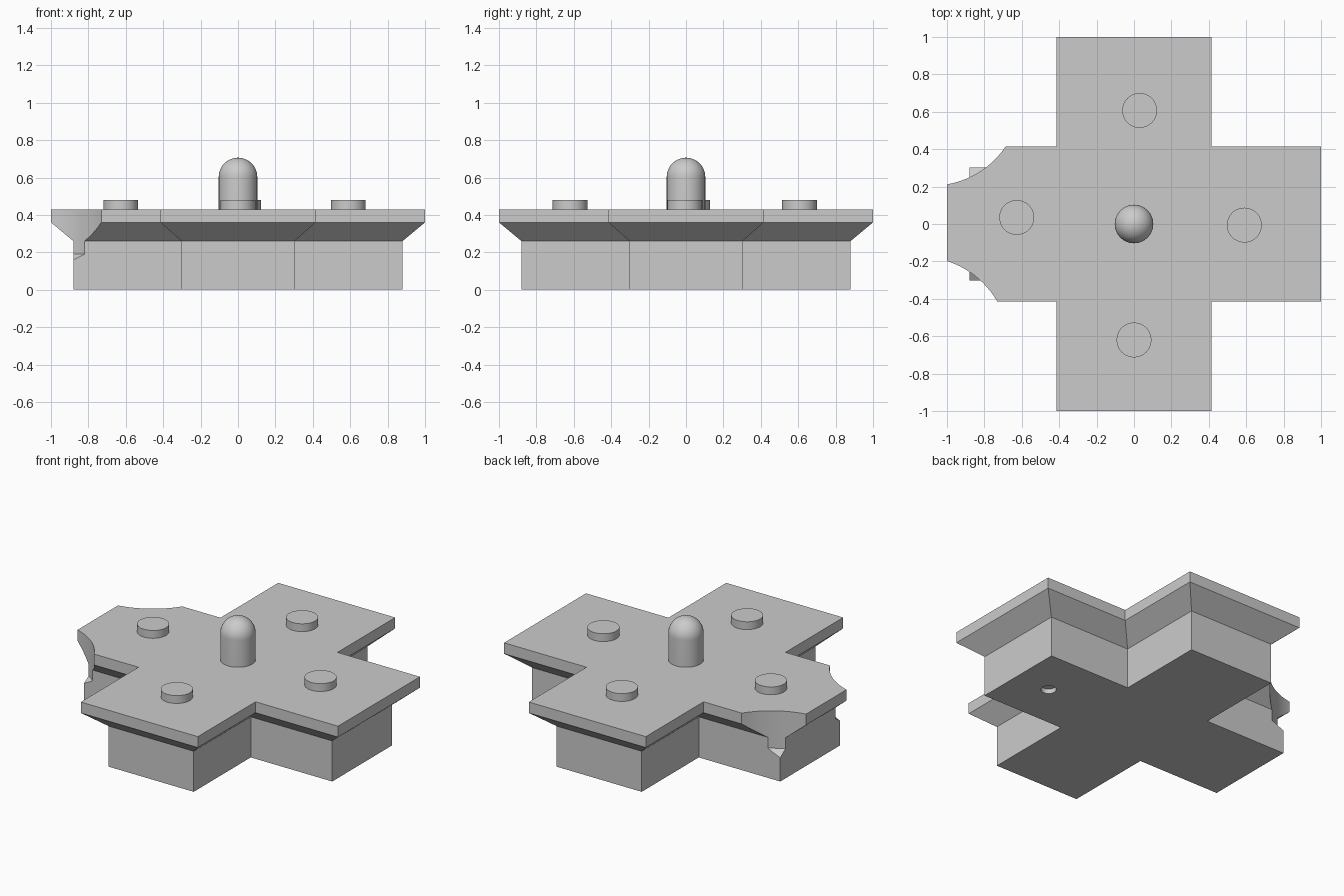
import bpy
import bmesh
from math import cos, sin, pi, radians

cube = bpy.data.objects.get("Cube")
if cube:
    bpy.data.objects.remove(cube, do_unlink=True)

grey = bpy.data.materials.new("plain grey")
grey.use_nodes = True
grey.diffuse_color = (0.6, 0.6, 0.6, 1)
grey.node_tree.nodes["Principled BSDF"].inputs["Base Color"].default_value = (0.6, 0.6, 0.6, 1)


def cross(width, reach):
    """Plus-shaped outline, counter-clockwise, from one arm turned four times."""
    pts = []
    x, y = [(reach, -width), (reach, width), (width, width)], None
    for turn in range(4):
        c, s = round(cos(turn * pi / 2)), round(sin(turn * pi / 2))
        pts += [(px * c - py * s, px * s + py * c) for px, py in x]
    return pts


def circle(radius, sides=64):
    return [(radius * cos(2 * pi * i / sides), radius * sin(2 * pi * i / sides))
            for i in range(sides)]


def loft(name, sections, centre=(0, 0), smooth=False):
    """Stack outlines given as (outline, z) and close both ends."""
    bm = bmesh.new()
    rings = [[bm.verts.new((px + centre[0], py + centre[1], z)) for px, py in outline]
             for outline, z in sections]
    n = len(rings[0])
    for low, high in zip(rings, rings[1:]):
        for i in range(n):
            j = (i + 1) % n
            bm.faces.new((low[i], low[j], high[j], high[i]))
    bm.faces.new(rings[0][::-1])
    bm.faces.new(rings[-1])
    mesh = bpy.data.meshes.new(name)
    bm.to_mesh(mesh)
    bm.free()
    mesh.materials.append(grey)
    obj = bpy.data.objects.new(name, mesh)
    bpy.context.collection.objects.link(obj)
    if smooth:
        smooth_shade(obj)
    return obj


def smooth_shade(obj):
    bpy.ops.object.select_all(action='DESELECT')
    obj.select_set(True)
    bpy.context.view_layer.objects.active = obj
    bpy.ops.object.shade_smooth_by_angle(angle=radians(30))


def cut(target, cutter):
    cutter.hide_render = True
    mod = target.modifiers.new("cut", 'BOOLEAN')
    mod.operation = 'DIFFERENCE'
    mod.solver = 'EXACT'
    mod.object = cutter
    bpy.context.view_layer.objects.active = target
    bpy.ops.object.modifier_apply(modifier=mod.name)
    bpy.data.objects.remove(cutter, do_unlink=True)


# Cross-shaped body: straight base, flared shoulder, flat top slab
base, slab = cross(0.302, 0.88), cross(0.415, 1.0)
body = loft("cross_body", [(base, 0), (base, 0.26), (slab, 0.36), (slab, 0.43)])

# Round bites with a cone-shaped bottom at the corners of one arm
for centre in ((-1.08, 0.68), (-1.143, -0.651)):
    cut(body, loft("corner_cutter", [(circle(0.01, 96), -0.18), (circle(0.475, 96), 0.19),
                                     (circle(0.475, 96), 0.6)], centre))

# Shallow hole in the underside
cut(body, loft("hole_cutter", [(circle(0.045), -0.1), (circle(0.045), 0.03)], (0.64, -0.01)))
smooth_shade(body)

# Low round studs, one on each arm
studs = {"right_stud": (-0.627, 0.035), "left_stud": (0.59, -0.006),
         "back_stud": (0.03, 0.607), "front_stud": (0, -0.62)}
for name, centre in studs.items():
    loft(name, [(circle(0.093), 0.42), (circle(0.093), 0.48)], centre, smooth=True)

# Central peg with a domed top
r, shoulder = 0.103, 0.603
dome = [(circle(r * cos(a)), shoulder + r * sin(a))
        for a in (pi / 2 * i / 16.2 for i in range(17))]
loft("centre_peg", [(circle(r), 0.42)] + dome, smooth=True)
